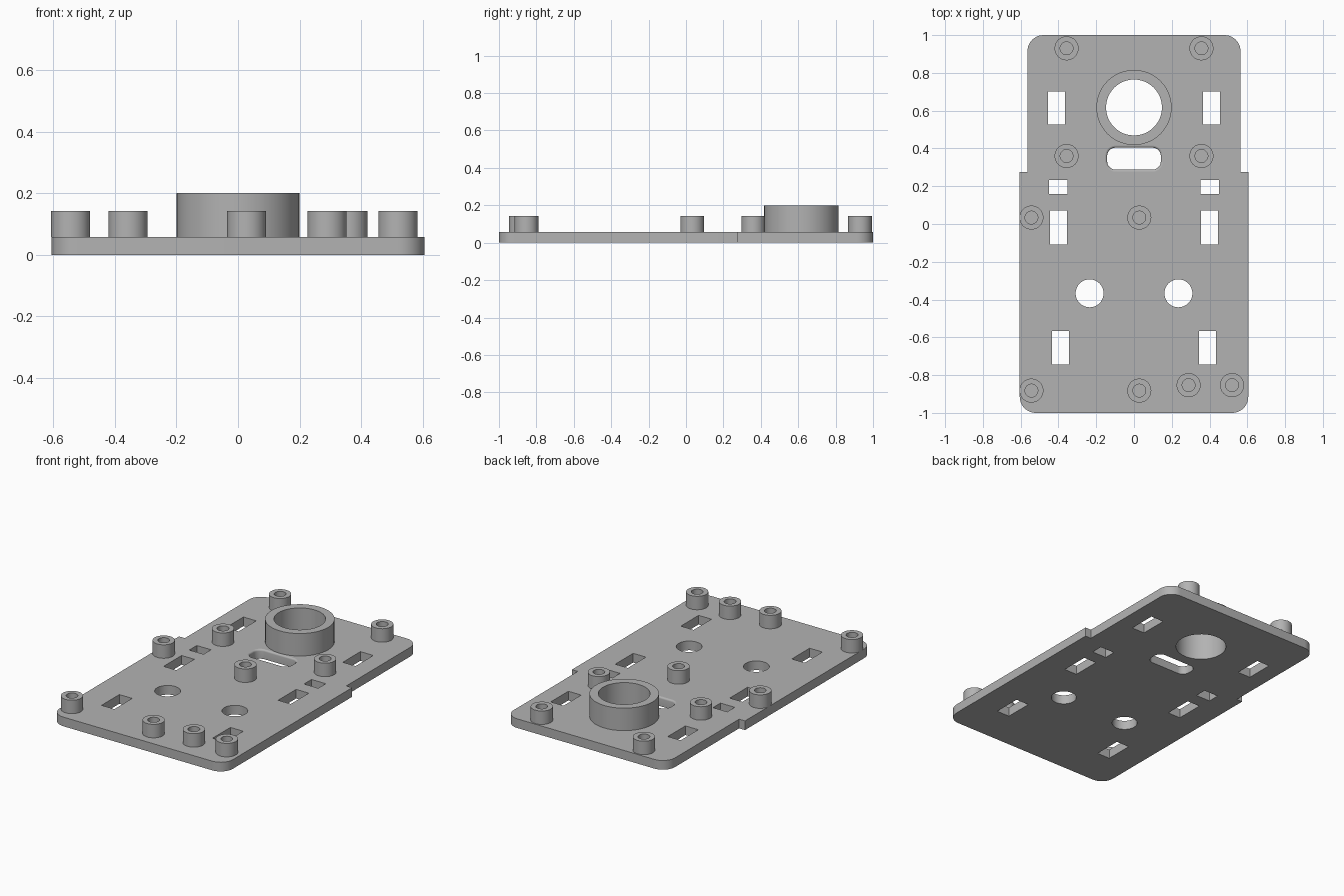
import bpy
import bmesh
from math import cos, sin, pi

cube = bpy.data.objects.get("Cube")
if cube:
    bpy.data.objects.remove(cube, do_unlink=True)

T = 0.058          # plate thickness
BOSS_TOP = 0.143
COLLAR_TOP = 0.2

grey = bpy.data.materials.new("plain grey")
grey.use_nodes = True
grey.diffuse_color = (0.45, 0.45, 0.45, 1)
grey.node_tree.nodes["Principled BSDF"].inputs["Base Color"].default_value = (0.45, 0.45, 0.45, 1)


def circle(x, y, r, n=48):
    return [(x + r * cos(2 * pi * i / n), y + r * sin(2 * pi * i / n)) for i in range(n)]


def rect(x, y, w, h):
    return [(x + sx * w / 2, y + sy * h / 2) for sx, sy in ((1, 1), (-1, 1), (-1, -1), (1, -1))]


def arc(x, y, r, start, n=10):
    """Quarter turn, anticlockwise."""
    return [(x + r * cos(start + pi / 2 * i / n), y + r * sin(start + pi / 2 * i / n))
            for i in range(n + 1)]


def rounded_rect(x, y, w, h, r):
    a, b = w / 2 - r, h / 2 - r
    pts = []
    for k, (sx, sy) in enumerate(((1, 1), (-1, 1), (-1, -1), (1, -1))):
        pts += arc(x + sx * a, y + sy * b, r, k * pi / 2)
    return pts


def finish(obj):
    obj.data.materials.clear()
    obj.data.materials.append(grey)
    bpy.ops.object.select_all(action='DESELECT')
    obj.select_set(True)
    bpy.context.view_layer.objects.active = obj
    bpy.ops.object.shade_smooth_by_angle(angle=0.6)


def add_mesh(name, bm):
    bmesh.ops.recalc_face_normals(bm, faces=bm.faces)
    mesh = bpy.data.meshes.new(name)
    bm.to_mesh(mesh)
    bm.free()
    obj = bpy.data.objects.new(name, mesh)
    bpy.context.collection.objects.link(obj)
    finish(obj)


def loft_ring(name, sections):
    """Closed ring through (outline, height) sections, last joined to first."""
    bm = bmesh.new()
    loops = [[bm.verts.new((x, y, z)) for x, y in outline] for outline, z in sections]
    n = len(loops[0])
    for a, b in zip(loops, loops[1:] + loops[:1]):
        for i in range(n):
            j = (i + 1) % n
            bm.faces.new((a[i], a[j], b[j], b[i]))
    add_mesh(name, bm)


def tube(name, x, y, outer, inner, top):
    loft_ring(name, [(circle(x, y, outer), T), (circle(x, y, outer), top),
                     (circle(x, y, inner), top), (circle(x, y, inner), T)])


def plate(name, outlines):
    """Flat sheet: first outline is the edge, the others are holes."""
    curve = bpy.data.curves.new(name, 'CURVE')
    curve.dimensions = '2D'
    curve.fill_mode = 'BOTH'
    curve.extrude = T / 2
    for pts in outlines:
        spline = curve.splines.new('POLY')
        spline.points.add(len(pts) - 1)
        for p, (x, y) in zip(spline.points, pts):
            p.co = (x, y, 0, 1)
        spline.use_cyclic_u = True
    temp = bpy.data.objects.new(name + " outline", curve)
    bpy.context.collection.objects.link(temp)
    bm = bmesh.new()
    bm.from_mesh(temp.to_mesh())
    temp.to_mesh_clear()
    bpy.data.objects.remove(temp, do_unlink=True)
    bmesh.ops.remove_doubles(bm, verts=bm.verts, dist=1e-5)
    bmesh.ops.translate(bm, verts=bm.verts, vec=(0, 0, T / 2))
    add_mesh(name, bm)


# Base plate edge: wide front, narrower back with a small step
W, B, STEP, R = 0.605, 0.564, 0.275, 0.085
right_half = (arc(W - R, -1 + R, R, -pi / 2) + [(W, STEP), (B, STEP)]
              + arc(B - R, 1 - R, R, 0))
edge = right_half + [(-x, y) for x, y in reversed(right_half)]

# Holes through the plate
slot = (0, 0.346, 0.306, 0.138, 0.055)
holes = [circle(0, 0.617, 0.148), rounded_rect(*slot)]
for s in (-1, 1):
    holes += [circle(s * 0.235, -0.367, 0.074),
              rect(s * 0.409, 0.614, 0.09, 0.176),
              rect(s * 0.401, 0.195, 0.1, 0.075),
              rect(s * 0.4, -0.018, 0.089, 0.18),
              rect(s * 0.388, -0.655, 0.09, 0.178)]
plate("base_plate", [edge] + holes)

# Rounded lip inside the slot
x, y, w, h, r = slot
LIP = 0.011
sections = [(rounded_rect(*slot), 0)]
for i in range(5):
    a = pi / 2 * i / 4
    d = LIP * sin(a)
    sections.append((rounded_rect(x, y, w - 2 * d, h - 2 * d, r - d), T - LIP * (1 - cos(a))))
sections.append((rounded_rect(x, y, w - 2 * LIP, h - 2 * LIP, r - LIP), 0))
loft_ring("slot_lip", sections)

# Large collar
tube("collar", 0, 0.617, 0.199, 0.148, COLLAR_TOP)

# Screw bosses
bosses = [(-0.357, 0.93), (0.357, 0.93), (-0.357, 0.36), (0.357, 0.36),
          (-0.543, 0.034), (0.028, 0.034), (-0.543, -0.882), (0.028, -0.882),
          (0.289, -0.853), (0.519, -0.853)]
for i, (x, y) in enumerate(bosses, 1):
    tube(f"screw_boss_{i}", x, y, 0.0635, 0.034, BOSS_TOP)
